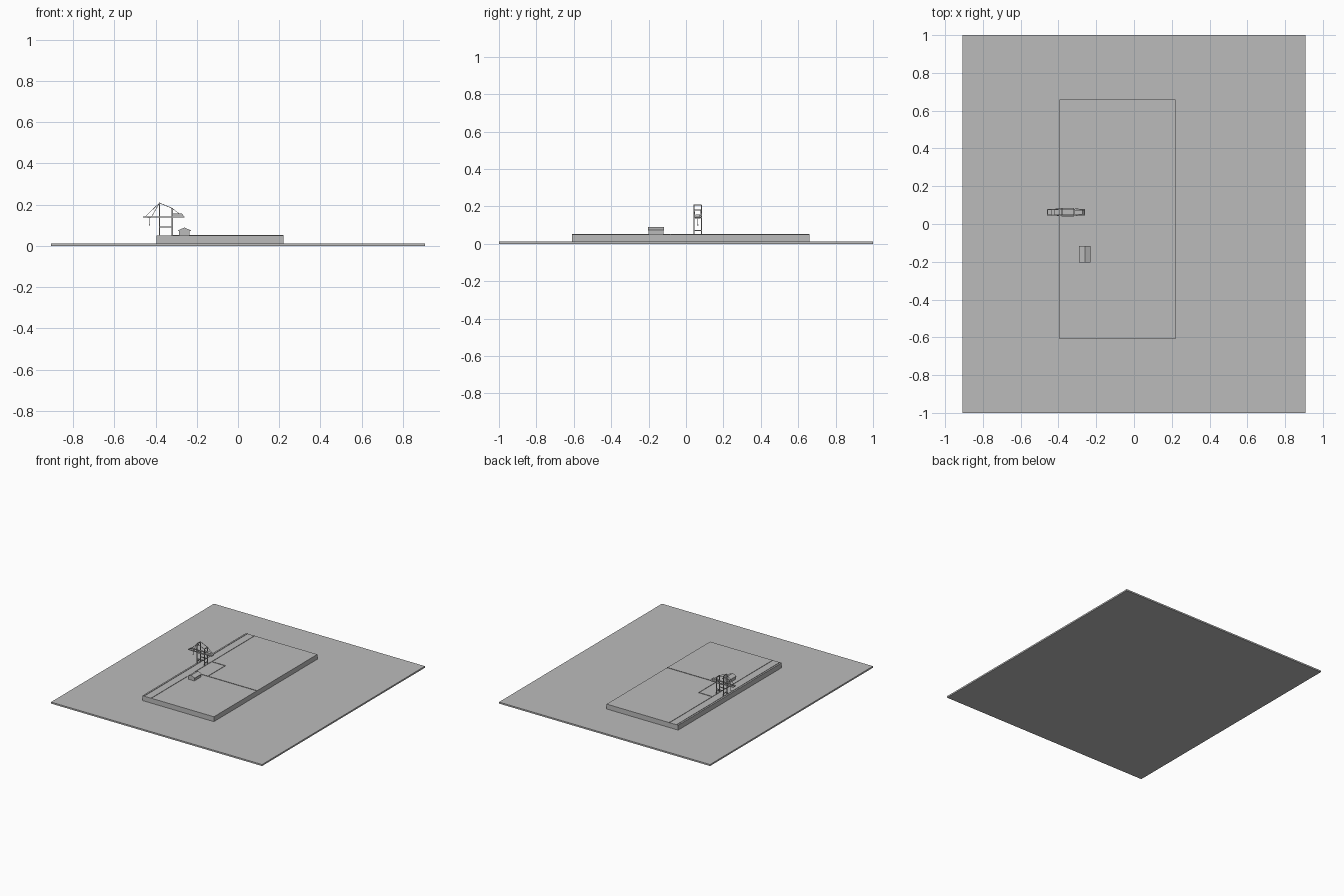
import bpy
import bmesh
from mathutils import Vector

cube = bpy.data.objects.get("Cube")
if cube:
    bpy.data.objects.remove(cube, do_unlink=True)

grey = bpy.data.materials.new("plain_grey")
grey.use_nodes = True
GREY = (0.5, 0.5, 0.5, 1)
grey.diffuse_color = GREY
grey.node_tree.nodes["Principled BSDF"].inputs["Base Color"].default_value = GREY


def finish(name, bm):
    bmesh.ops.recalc_face_normals(bm, faces=bm.faces)
    mesh = bpy.data.meshes.new(name)
    bm.to_mesh(mesh)
    bm.free()
    mesh.materials.append(grey)
    obj = bpy.data.objects.new(name, mesh)
    bpy.context.collection.objects.link(obj)
    return obj


def box(name, lo, hi):
    bm = bmesh.new()
    bmesh.ops.create_cube(bm, size=1)
    lo, hi = Vector(lo), Vector(hi)
    bmesh.ops.scale(bm, vec=hi - lo, verts=bm.verts)
    bmesh.ops.translate(bm, vec=(lo + hi) / 2, verts=bm.verts)
    return finish(name, bm)


def beam(name, a, b, width):
    """Square bar running from a to b."""
    bm = bmesh.new()
    a, b = Vector(a), Vector(b)
    bmesh.ops.create_cube(bm, size=1)
    bmesh.ops.scale(bm, vec=(width, width, (b - a).length), verts=bm.verts)
    bmesh.ops.rotate(bm, matrix=Vector((0, 0, 1)).rotation_difference(b - a).to_matrix(), verts=bm.verts)
    bmesh.ops.translate(bm, vec=(a + b) / 2, verts=bm.verts)
    return finish(name, bm)


def prism(name, profile, y0, y1):
    """Extrude an xz profile along y."""
    bm = bmesh.new()
    face = bm.faces.new([bm.verts.new((x, y0, z)) for x, z in profile])
    ext = bmesh.ops.extrude_face_region(bm, geom=[face])
    verts = [g for g in ext["geom"] if isinstance(g, bmesh.types.BMVert)]
    bmesh.ops.translate(bm, vec=(0, y1 - y0, 0), verts=verts)
    return finish(name, bm)


# Ground slab and raised quay
DECK = 0.05
box("ground_slab", (-0.907, -1, 0), (0.907, 1, 0.012))
box("quay_platform", (-0.395, -0.61, 0.012), (0.22, 0.66, DECK))

# Crane rails along the quay edge
FRONT_X, REAR_X = -0.381, -0.319
for side, x in (("water", FRONT_X), ("land", REAR_X)):
    box(side + "_crane_rail", (x - 0.002, -0.61, DECK), (x + 0.002, 0.66, DECK + 0.003))

# Low kerbs around the yard and across the quay
KERB = DECK + 0.003
box("cross_kerb", (REAR_X, -0.084, DECK), (0.22, -0.08, KERB))
box("yard_back_kerb", (REAR_X, 0.13, DECK), (-0.2, 0.134, KERB))
box("yard_side_kerb", (-0.204, -0.08, DECK), (-0.2, 0.13, KERB))

# Small gabled shed
box("shed_walls", (-0.287, -0.2, DECK), (-0.235, -0.12, 0.073))
prism("shed_roof", [(-0.291, 0.071), (-0.229, 0.071), (-0.229, 0.075), (-0.26, 0.089), (-0.291, 0.075)],
      -0.204, -0.117)

# Crane portal, boom girders and stays, repeated on both sides
APEX, REAR_TOP, BOOM = 0.208, 0.182, 0.14
Y_MID, LEG, GIRDER = 0.0625, 0.02, 0.014
for side, s in (("front", -1), ("back", 1)):
    y, g = Y_MID + s * LEG, Y_MID + s * GIRDER
    beam(side + "_water_leg", (FRONT_X, y, DECK), (FRONT_X, y, APEX), 0.005)
    beam(side + "_land_leg", (REAR_X, y, DECK), (REAR_X, y, REAR_TOP), 0.005)
    beam(side + "_portal_beam", (FRONT_X, y, 0.092), (REAR_X, y, 0.092), 0.005)
    beam(side + "_upper_beam", (FRONT_X, y, BOOM), (REAR_X, y, BOOM), 0.005)
    beam(side + "_top_brace", (FRONT_X, y, APEX), (REAR_X, y, REAR_TOP), 0.003)
    beam(side + "_boom_girder", (-0.461, g, BOOM), (-0.26, g, BOOM), 0.006)
    for part, x in (("outer_stay", -0.452), ("inner_stay", -0.42)):
        beam(side + "_" + part, (FRONT_X, y, APEX), (x, g, BOOM), 0.002)
    beam(side + "_rear_stay", (REAR_X, y, REAR_TOP), (-0.265, g, BOOM), 0.002)

# Cross ties of the portal and the boom
for name, x, z in (("water_top_tie", FRONT_X, APEX), ("land_top_tie", REAR_X, REAR_TOP),
                   ("water_low_tie", FRONT_X, 0.072), ("land_low_tie", REAR_X, 0.072),
                   ("water_boom_tie", FRONT_X, BOOM), ("land_boom_tie", REAR_X, BOOM)):
    beam(name, (x, Y_MID - LEG, z), (x, Y_MID + LEG, z), 0.005)
for name, x in (("boom_tip_tie", -0.459), ("boom_tail_tie", -0.262)):
    beam(name, (x, Y_MID - GIRDER, BOOM), (x, Y_MID + GIRDER, BOOM), 0.005)

# Machinery house, trolley and hoist
prism("machinery_house", [(-0.316, 0.143), (-0.262, 0.143), (-0.272, 0.156), (-0.316, 0.156)],
      Y_MID - 0.012, Y_MID + 0.012)
box("trolley", (-0.438, Y_MID - GIRDER, 0.136), (-0.422, Y_MID + GIRDER, 0.142))
beam("hoist_cable", (-0.43, Y_MID, 0.136), (-0.43, Y_MID, 0.104), 0.003)
box("hoist_hook", (-0.433, Y_MID - 0.004, 0.099), (-0.427, Y_MID + 0.004, 0.104))
